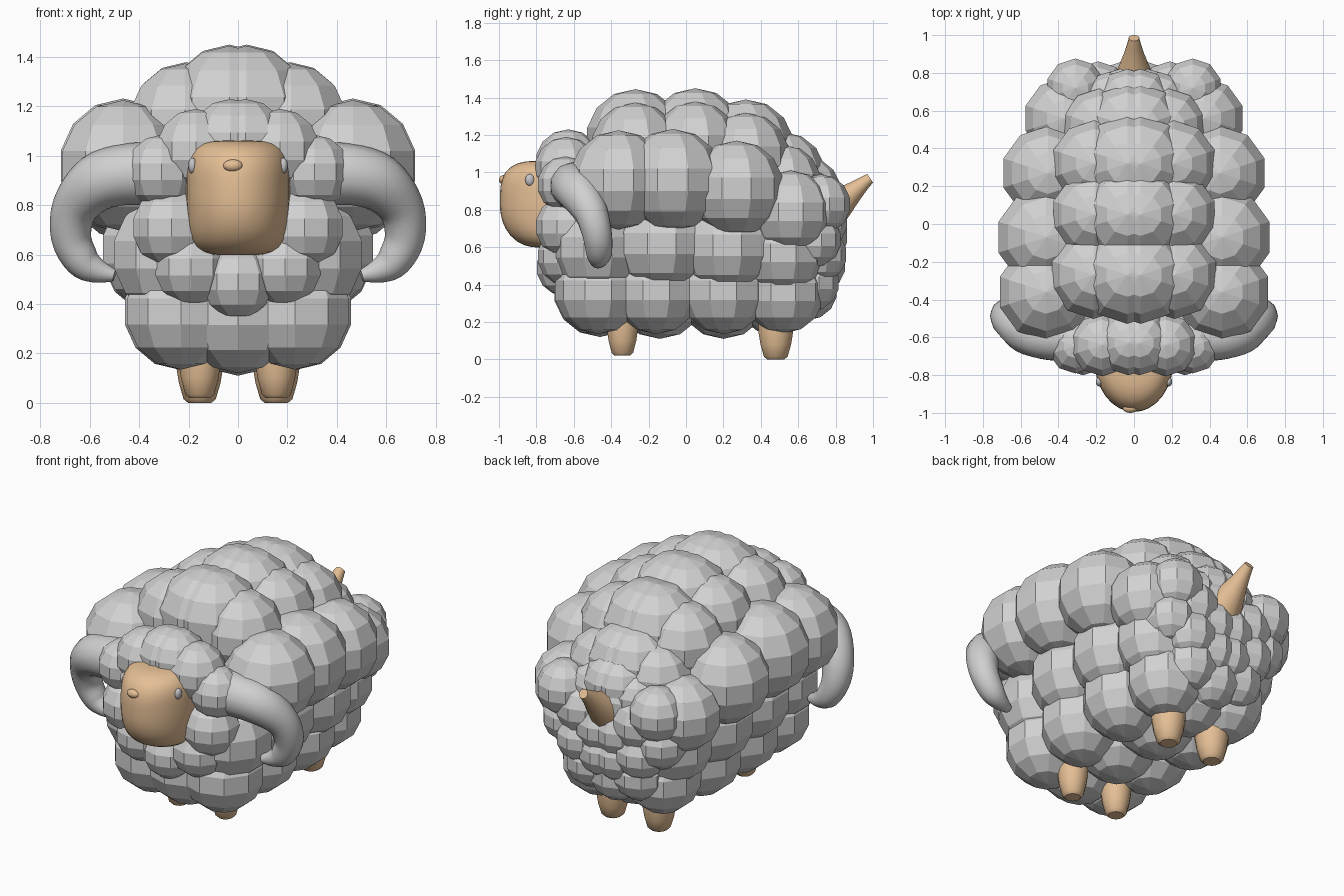
import bpy, bmesh, math
from mathutils import Vector, Matrix

if "Cube" in bpy.data.objects:
    bpy.data.objects.remove(bpy.data.objects["Cube"])


def material(name, rgb):
    m = bpy.data.materials.new(name)
    m.diffuse_color = (*rgb, 1)
    m.use_nodes = True
    m.node_tree.nodes["Principled BSDF"].inputs["Base Color"].default_value = m.diffuse_color
    return m


WOOL = material("wool grey", (0.64, 0.64, 0.64))
HORN = material("horn grey", (0.63, 0.63, 0.63))
SKIN = material("tan skin", (0.78, 0.52, 0.30))
EYE = material("eye grey", (0.55, 0.55, 0.57))


def finish(name, bm, mat, smooth=False):
    bmesh.ops.recalc_face_normals(bm, faces=bm.faces)
    me = bpy.data.meshes.new(name)
    bm.to_mesh(me)
    bm.free()
    me.materials.append(mat)
    for p in me.polygons:
        p.use_smooth = smooth
    ob = bpy.data.objects.new(name, me)
    bpy.context.collection.objects.link(ob)
    if smooth:
        bpy.ops.object.select_all(action='DESELECT')
        ob.select_set(True)
        bpy.context.view_layer.objects.active = ob
        bpy.ops.object.shade_smooth_by_angle(angle=math.radians(40))
    return ob


def add_ball(bm, loc, scale, seg=10, rings=7):
    m = Matrix.Translation(loc) @ Matrix.Diagonal((*scale, 1))
    bmesh.ops.create_uvsphere(bm, u_segments=seg, v_segments=rings, radius=1, matrix=m)


def wool(name, balls):
    """Faceted wool tufts, mirrored left and right when off centre."""
    bm = bmesh.new()
    for x, y, z, r in balls:
        for s in ((1, -1) if x > 0.01 else (1,)):
            add_ball(bm, (s * x, y, z), (r, r, r))
    return finish(name, bm, WOOL)


def tube(name, path, mat, sides=14, ridge=0.0, ref=(0, 1, 0)):
    """Swept round section through (x, y, z, radius) points, ends capped."""
    bm = bmesh.new()
    pts = [Vector(p[:3]) for p in path]
    rings = []
    for i, p in enumerate(pts):
        t = (pts[min(i + 1, len(pts) - 1)] - pts[max(i - 1, 0)]).normalized()
        u = t.cross(Vector(ref)).normalized()
        v = t.cross(u)
        ring = []
        for k in range(sides):
            a = 2 * math.pi * k / sides
            r = path[i][3] * (1 + ridge * (-1) ** k)
            ring.append(bm.verts.new(p + r * (math.cos(a) * u + math.sin(a) * v)))
        rings.append(ring)
    for a, b in zip(rings, rings[1:]):
        for k in range(sides):
            n = (k + 1) % sides
            bm.faces.new((a[k], a[n], b[n], b[k]))
    bm.faces.new(rings[0])
    bm.faces.new(rings[-1])
    return finish(name, bm, mat, True)


def smooth_path(pts, steps=4):
    """Catmull-Rom resampling of path points with radius."""
    p = [Vector(q) for q in pts]
    p = [2 * p[0] - p[1]] + p + [2 * p[-1] - p[-2]]
    out = []
    for i in range(1, len(p) - 2):
        a, b, c, d = p[i - 1:i + 3]
        for s in range(steps):
            t = s / steps
            out.append(0.5 * (2 * b + (c - a) * t + (2 * a - 5 * b + 4 * c - d) * t * t
                              + (3 * b - a - 3 * c + d) * t ** 3))
    return [tuple(q) for q in out] + [tuple(p[-2])]


# Hidden body core behind the tufts
bm = bmesh.new()
add_ball(bm, (0, 0, 0.76), (0.42, 0.64, 0.48), 16, 10)
finish("body_core", bm, WOOL)

# Wool along the spine: each station is a central pair and a lower outer pair
spine = [(-0.27, 1.18, 0.265), (0.05, 1.19, 0.26), (0.32, 1.13, 0.26),
         (0.52, 0.99, 0.225), (0.66, 0.91, 0.165)]
back = []
for y, z, r in spine:
    back += [(0.035, y, z, r), (0.21 * r / 0.26, y, z - 0.045, r * 0.9)]
wool("back_wool", back)

# Upper side tufts
wool("shoulder_wool", [(0.465, -0.36, 0.96, 0.265), (0.465, -0.07, 0.96, 0.272),
                       (0.455, 0.27, 0.915, 0.255), (0.37, 0.56, 0.79, 0.22),
                       (0.31, 0.72, 0.83, 0.16)])

# Middle and lower side tufts
wool("flank_wool", [(0.27, -0.47, 0.60, 0.25), (0.31, -0.13, 0.62, 0.255),
                    (0.31, 0.22, 0.61, 0.255), (0.28, 0.52, 0.57, 0.225)])
wool("belly_wool", [(0.23, -0.47, 0.37, 0.235), (0.24, -0.16, 0.37, 0.235),
                    (0.24, 0.20, 0.37, 0.235), (0.21, 0.52, 0.36, 0.22),
                    (0, -0.46, 0.37, 0.25), (0, -0.14, 0.36, 0.25),
                    (0, 0.20, 0.36, 0.25), (0, 0.48, 0.36, 0.23)])

# Ruff around the face and chest
wool("ruff_wool", [(0.03, -0.63, 1.055, 0.175), (0.17, -0.64, 1.02, 0.17),
                   (0.31, -0.645, 0.935, 0.15), (0.27, -0.64, 0.71, 0.165),
                   (0.19, -0.64, 0.55, 0.155), (0, -0.65, 0.49, 0.15),
                   (0.13, -0.60, 0.72, 0.18)])

# Tufts on the rump
wool("rump_wool", [(0.06, 0.665, 0.83, 0.165), (0.19, 0.70, 0.74, 0.165),
                   (0.06, 0.705, 0.66, 0.16), (0.20, 0.71, 0.56, 0.15),
                   (0.05, 0.70, 0.51, 0.155), (0.16, 0.665, 0.41, 0.155),
                   (0, 0.65, 0.37, 0.16), (0.31, 0.68, 0.64, 0.15)])

# Head: rounded block with a sloping brow and receding chin
bm = bmesh.new()
bmesh.ops.create_uvsphere(bm, u_segments=32, v_segments=24, radius=1)
for v in bm.verts:
    x, y, z = v.co
    n = 4.5
    k = (math.hypot(x, y) ** n + abs(z) ** n) ** (-1 / n)
    x, y, z = x * k, y * k, z * k
    w = 1 - 0.07 * max(0, -z)
    depth = 0.275 * (1 - 0.30 * max(0, -z) ** 2 - 0.12 * max(0, z) ** 3)
    v.co = (0.21 * x * w, -0.72 + depth * y, 0.83 + 0.232 * z)
finish("head", bm, SKIN, True)

# Nose and eyes
bm = bmesh.new()
add_ball(bm, (-0.02, -0.975, 0.96), (0.04, 0.025, 0.025), 16, 10)
finish("nose", bm, SKIN, True)
bm = bmesh.new()
for s in (1, -1):
    add_ball(bm, (s * 0.184, -0.835, 0.96), (0.018, 0.025, 0.032), 16, 10)
finish("eyes", bm, EYE, True)

# Curled horns with faint long ridges
horn = [(0.30, -0.60, 0.925, 0.13), (0.45, -0.60, 0.925, 0.122), (0.57, -0.57, 0.89, 0.115),
        (0.66, -0.51, 0.79, 0.092), (0.675, -0.475, 0.67, 0.08),
        (0.63, -0.465, 0.575, 0.07), (0.57, -0.47, 0.535, 0.05), (0.50, -0.48, 0.515, 0.024)]
for side, s in (("right", 1), ("left", -1)):
    tube("horn_" + side, [(s * x, y, z, r) for x, y, z, r in smooth_path(horn)],
         HORN, 20, 0.015)

# Legs, tapering to rounded hooves
for end, y, z0, k in (("front", -0.34, 0.02, 0.95), ("hind", 0.48, 0.0, 1.05)):
    for side, s in (("right", 1), ("left", -1)):
        tube(f"{end}_leg_{side}",
             [(s * 0.155, y, z0 + h, r * k) for h, r in
              ((0, 0.045), (0.015, 0.062), (0.08, 0.08), (0.15, 0.091), (0.35, 0.091))], SKIN)

# Upturned tail
tube("tail", smooth_path([(0, 0.74, 0.77, 0.115), (0, 0.82, 0.835, 0.085), (0, 0.90, 0.90, 0.053),
                          (0, 0.96, 0.95, 0.034), (0, 0.985, 0.968, 0.028)], 2),
     SKIN, ref=(1, 0, 0))
